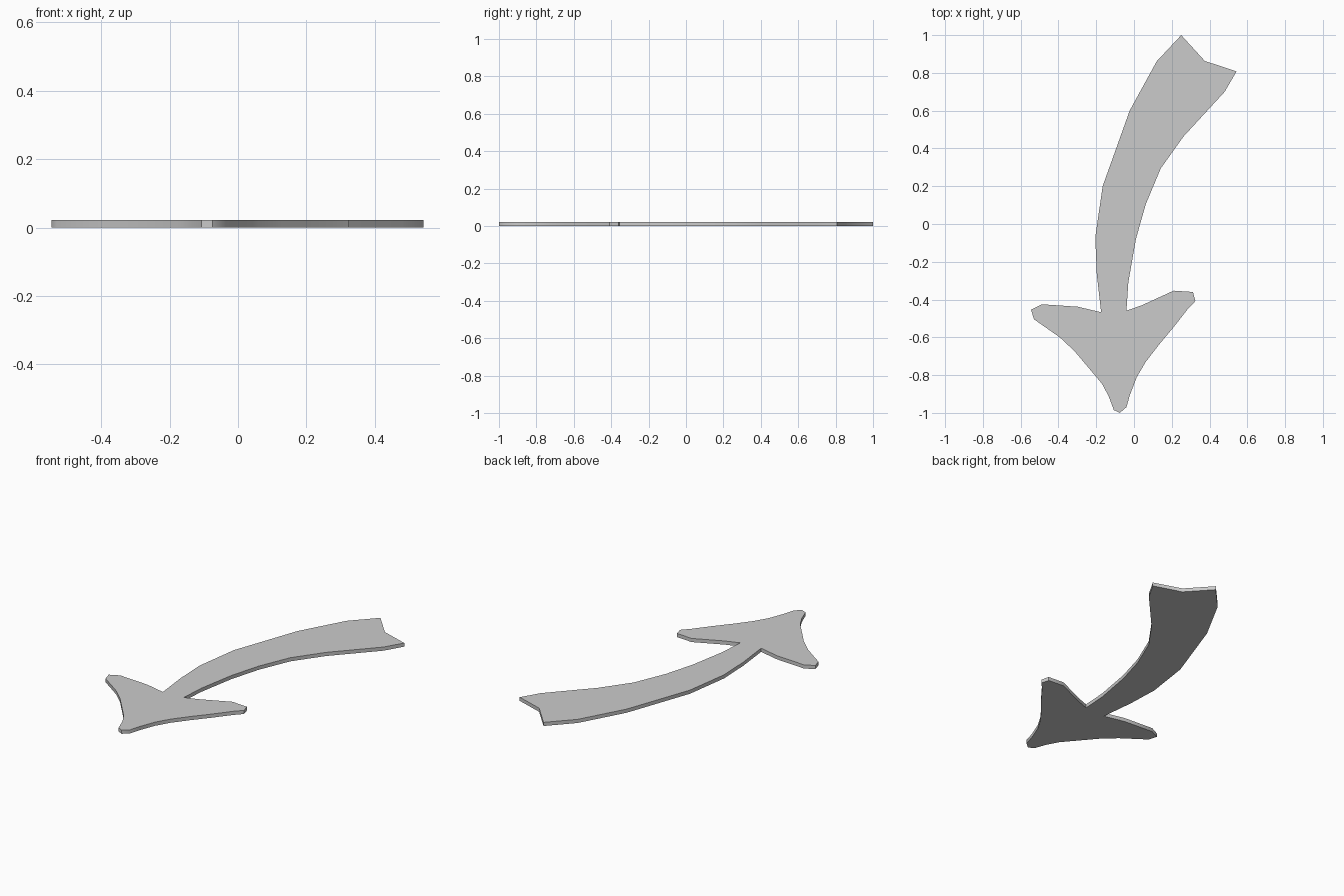
import bpy, bmesh
from math import radians

if "Cube" in bpy.data.objects:
    bpy.data.objects.remove(bpy.data.objects["Cube"])

THICKNESS = 0.022

# Outline sections, in order clockwise from the notched tail
tail = [(0.25, 1.0), (0.375, 0.863), (0.543, 0.808)]
shaft_right = [(0.48, 0.70), (0.263, 0.464), (0.142, 0.295), (0.062, 0.104),
               (0.01, -0.08), (-0.03, -0.308), (-0.04, -0.459)]
barb_right = [(0.042, -0.43), (0.21, -0.353), (0.312, -0.36), (0.325, -0.408),
              (0.285, -0.45), (0.21, -0.546), (0.13, -0.642), (0.062, -0.73), (0.015, -0.81)]
tip = [(-0.022, -0.906), (-0.04, -0.97), (-0.075, -1.0), (-0.107, -0.985), (-0.134, -0.912)]
barb_left = [(-0.17, -0.845), (-0.314, -0.674), (-0.393, -0.6), (-0.53, -0.504),
             (-0.545, -0.454), (-0.488, -0.425), (-0.298, -0.438), (-0.174, -0.467)]
shaft_left = [(-0.197, -0.266), (-0.205, -0.07), (-0.166, 0.2), (-0.023, 0.6), (0.12, 0.861)]
outline = tail + shaft_right + barb_right + tip + barb_left + shaft_left

# Flat curved arrow: one face extruded upward into a thin plate
bm = bmesh.new()
base = bm.faces.new([bm.verts.new((x, y, 0)) for x, y in outline])
top = bmesh.ops.extrude_face_region(bm, geom=[base], use_keep_orig=True)["geom"]
bmesh.ops.translate(bm, vec=(0, 0, THICKNESS),
                    verts=[g for g in top if isinstance(g, bmesh.types.BMVert)])
bmesh.ops.recalc_face_normals(bm, faces=bm.faces)
mesh = bpy.data.meshes.new("curved_arrow")
bm.to_mesh(mesh)
bm.free()
arrow = bpy.data.objects.new("curved_arrow", mesh)
bpy.context.collection.objects.link(arrow)

# Smooth rim with crisp top and bottom edges
bpy.context.view_layer.objects.active = arrow
arrow.select_set(True)
bpy.ops.object.shade_smooth_by_angle(angle=radians(40))
